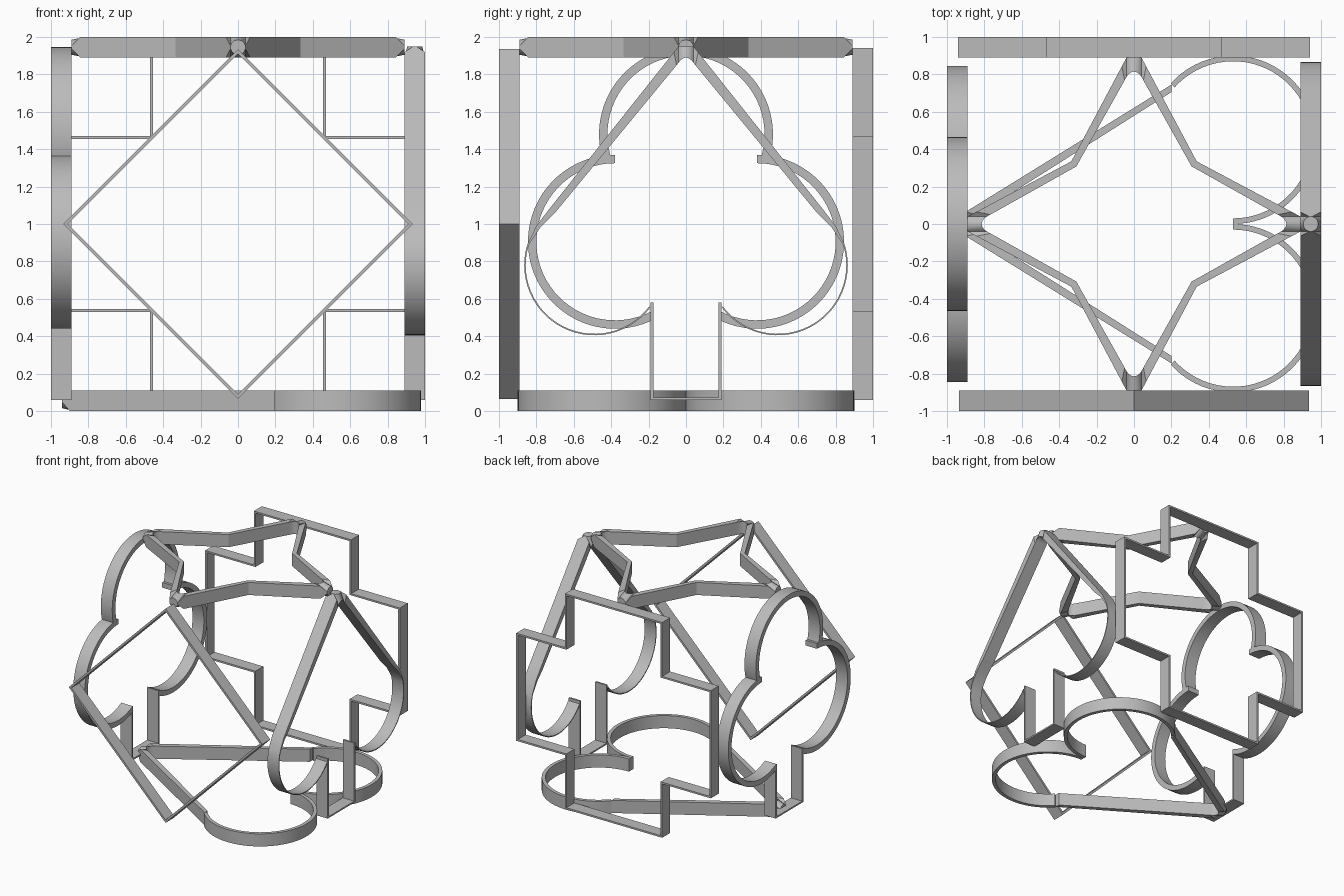
import bpy, bmesh
from math import sin, cos, pi, radians

cube = bpy.data.objects.get("Cube")
if cube:
    bpy.data.objects.remove(cube)

HALF = 0.055    # half the depth of every frame
MID = 0.945     # distance of each frame's middle from the centre

grey = bpy.data.materials.new("plain grey")
grey.use_nodes = True
tone = (0.5, 0.5, 0.5, 1)
grey.diffuse_color = tone
grey.node_tree.nodes["Principled BSDF"].inputs["Base Color"].default_value = tone


def arc(c, r, a0, a1, n=28):
    angles = [radians(a0 + (a1 - a0) * i / n) for i in range(n + 1)]
    return [(c[0] + r * cos(a), c[1] + r * sin(a)) for a in angles]


def flip(points):
    return [(-u, v) for u, v in points]


def band(bm, place, outer, inner, closed=False, heights=None):
    """Wall between two matching outlines, with optional outer half-depths."""
    heights = heights or [HALF] * len(outer)
    rows = []
    for (a, b), (c, d), h in zip(outer, inner, heights):
        section = [(a, b, -h), (a, b, h), (c, d, HALF), (c, d, -HALF)]
        rows.append([bm.verts.new(place(*p)) for p in section])
    n = len(rows)
    for i in range(n if closed else n - 1):
        r, s = rows[i], rows[(i + 1) % n]
        for k in range(4):
            m = (k + 1) % 4
            bm.faces.new((r[k], r[m], s[m], s[k]))
    if not closed:
        bm.faces.new(rows[0])
        bm.faces.new(rows[-1])


def finish(bm, name):
    bmesh.ops.recalc_face_normals(bm, faces=bm.faces)
    mesh = bpy.data.meshes.new(name)
    bm.to_mesh(mesh)
    bm.free()
    mesh.materials.append(grey)
    ob = bpy.data.objects.new(name, mesh)
    bpy.context.collection.objects.link(ob)
    bpy.ops.object.select_all(action='DESELECT')
    ob.select_set(True)
    bpy.context.view_layer.objects.active = ob
    bpy.ops.object.shade_smooth_by_angle(angle=radians(25))


def tip(top, slope, depth):
    """Right half of a point blunted to a small disc: outer, inner, half-depths."""
    outer = [(0, top), (0.02, top), (0.034, top), (0.04, top),
             (0.065, top - 0.025 * slope)]
    inner = [(0, top - depth), (0.015, top - depth - 0.004),
             (0.03, top - depth - 0.015), (0.04, top - depth - 0.028),
             (0.05, top - depth - 0.028 - 0.01 * slope)]
    return outer, inner, [0.04, 0.035, 0.021, 0.008, HALF]


def mirrored(points):
    return flip(points[:0:-1]) + points


# Placement of each frame on its side of the cube
def on_left(u, v, w): return (MID + w, u, v)
def on_right(u, v, w): return (-MID + w, u, v)
def on_front(u, v, w): return (u, -MID + w, v)
def on_back(u, v, w): return (u, MID + w, v)
def on_bottom(u, v, w): return (-v, u, HALF + w)
def on_top(u, v, w): return (u, v, 2 - HALF + w)


# Four-pointed star on top: one blunt point and one notch, turned four times
bm = bmesh.new()
t_out, t_in, t_h = tip(0.89, 1.88, 0.075)
outer, inner, heights = [], [], []
for k in range(4):
    c, s = cos(-k * pi / 2), sin(-k * pi / 2)
    for src, dst in ((mirrored(t_out) + [(0.335, 0.335)], outer),
                     (mirrored(t_in) + [(0.308, 0.308)], inner)):
        dst += [(u * c - v * s, u * s + v * c) for u, v in src]
    heights += t_h[:0:-1] + t_h + [HALF]
band(bm, on_top, outer, inner, True, heights)
finish(bm, "top_star")

# Diamond at the front
bm = bmesh.new()
def diamond(r): return [(r, 1), (0, 1 + r), (-r, 1), (0, 1 - r)]
band(bm, on_front, diamond(0.935), diamond(0.91), True)
finish(bm, "front_diamond")

# Cross at the back
def cross(a, b):
    pts = []
    for k in range(4):
        c, s = round(cos(k * pi / 2)), round(sin(k * pi / 2))
        pts += [(u * c - v * s, 1 + u * s + v * c)
                for u, v in ((a, -b), (a, b), (b, b))]
    return pts
bm = bmesh.new()
band(bm, on_back, cross(0.94, 0.47), cross(0.925, 0.455), True)
finish(bm, "back_cross")


def stem(bm, place, top):
    def u_shape(w, z): return [(-w, top), (-w, z), (w, z), (w, top)]
    band(bm, place, u_shape(0.19, 0.06), u_shape(0.175, 0.073))


# Club on the right side: three open rings and a stem
bm = bmesh.new()
R, r = 0.465, 0.42
top_c, side_c = (0, 1.48), (0.38, 0.905)
band(bm, on_right, arc(top_c, R, -20, 200, 44), arc(top_c, r, -20, 200, 44))
side = arc(side_c, R, 90, -114, 40), arc(side_c, r, 90, -118, 40)
band(bm, on_right, *side)
band(bm, on_right, *map(flip, side))
stem(bm, on_right, 0.53)
finish(bm, "right_club")

# Spade on the left side: blunt tip, thin tapering lobes and a stem
bm = bmesh.new()
o, i, h = tip(1.95, 1.257, 0.06)
o, i = o + [(0.735, 1.075)], i + [(0.7, 1.06)]
h += [HALF]
band(bm, on_left, mirrored(o), mirrored(i), False, h[:0:-1] + h)
lobe_c = (0.49, 0.78)
lobe_out = [(0.735, 1.075), (0.8, 0.99)] + arc(lobe_c, 0.375, 17, -143)
lobe_in = [(0.7, 1.06), (0.78, 0.98)] + arc(lobe_c, 0.367, 17, -143)
band(bm, on_left, lobe_out, lobe_in)
band(bm, on_left, flip(lobe_out), flip(lobe_in))
stem(bm, on_left, 0.58)
finish(bm, "left_spade")

# Heart at the bottom: blunt tip and two round lobes
bm = bmesh.new()
o, i, h = tip(0.94, 1.617, 0.06)
o, i = o + [(0.745, -0.2)], i + [(0.705, -0.2)]
h += [HALF]
band(bm, on_bottom, mirrored(o), mirrored(i), False, h[:0:-1] + h)
lobe_c = (0.45, -0.53)
lobe = arc(lobe_c, 0.45, 48, -180, 44), arc(lobe_c, 0.42, 48, -180, 44)
band(bm, on_bottom, *lobe)
band(bm, on_bottom, *map(flip, lobe))
finish(bm, "bottom_heart")
